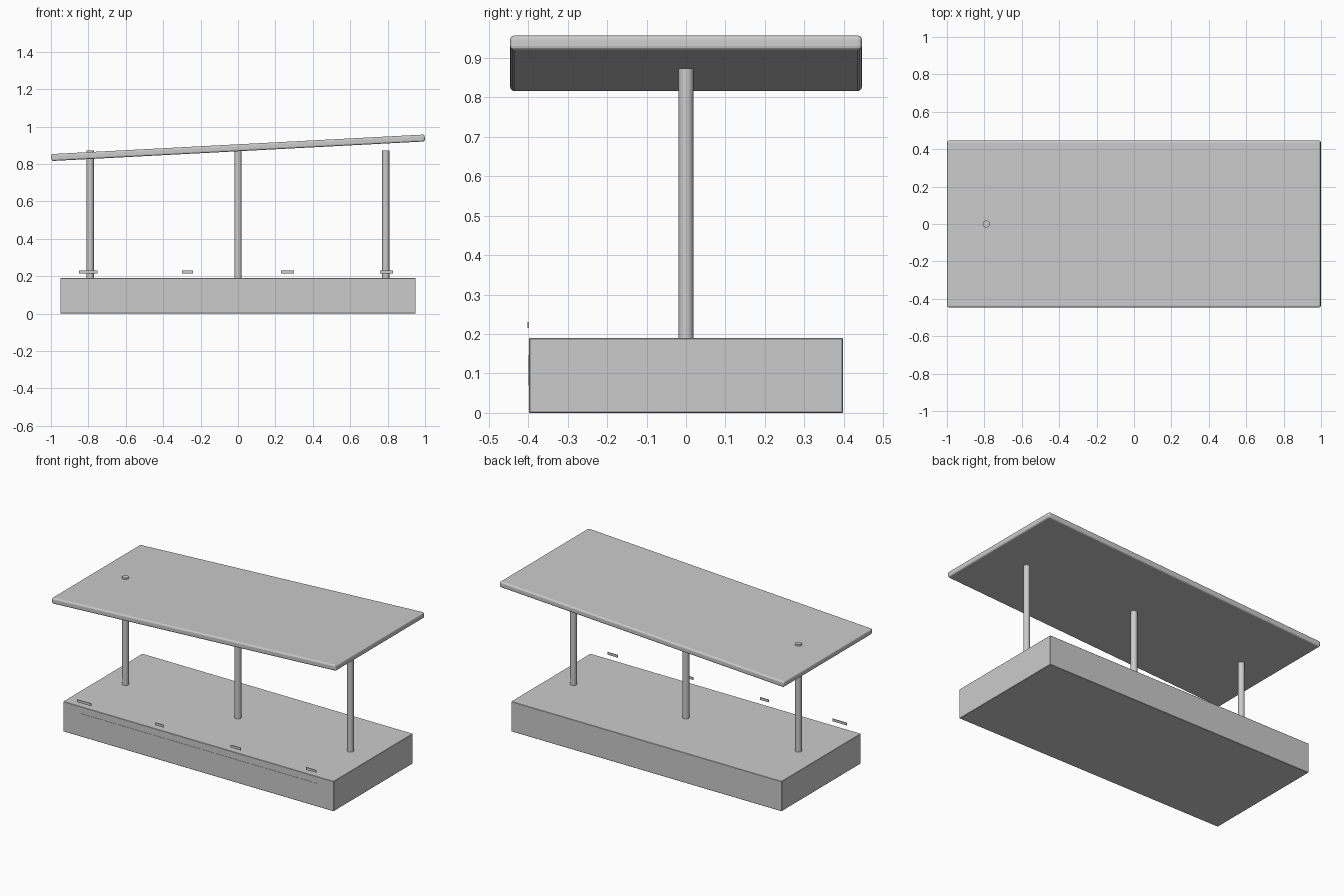
import bpy
from math import radians

if "Cube" in bpy.data.objects:
    bpy.data.objects.remove(bpy.data.objects["Cube"])


def box(name, lo, hi, bevel=0.0, segments=1):
    """Axis-aligned box between two corners, with optional rounded edges."""
    bpy.ops.mesh.primitive_cube_add(size=1, location=[(a + b) / 2 for a, b in zip(lo, hi)])
    ob = bpy.context.object
    ob.name = name
    ob.scale = [b - a for a, b in zip(lo, hi)]
    bpy.ops.object.transform_apply(location=False, rotation=False, scale=True)
    if bevel:
        mod = ob.modifiers.new("rounded_edges", 'BEVEL')
        mod.width = bevel
        mod.segments = segments
    return ob


# Solid base block
box("base", (-0.95, -0.398, 0), (0.95, 0.398, 0.19), 0.002)

# Thin panel almost flush with the front of the base
box("front_panel", (-0.83, -0.3995, 0.07), (0.83, -0.39, 0.147))

# Row of small tabs above the front edge
for i, (x, w) in enumerate([(-0.80, 0.10), (-0.27, 0.06), (0.265, 0.07), (0.795, 0.07)]):
    box(f"front_tab_{i + 1}", (x - w / 2, -0.402, 0.215), (x + w / 2, -0.398, 0.231))

# Three round posts along the centre line
for side, x in (("left", -0.79), ("middle", 0), ("right", 0.79)):
    bpy.ops.mesh.primitive_cylinder_add(vertices=24, radius=0.019, depth=0.684,
                                        location=(x, 0, 0.531))
    bpy.context.object.name = f"{side}_post"
    bpy.ops.object.shade_smooth_by_angle(angle=radians(30))

# Sloping canopy with softened edges
roof = box("canopy", (-1.0, -0.446, 0.868), (1.0, 0.446, 0.905), 0.01, 3)
roof.rotation_euler.y = radians(-3)
